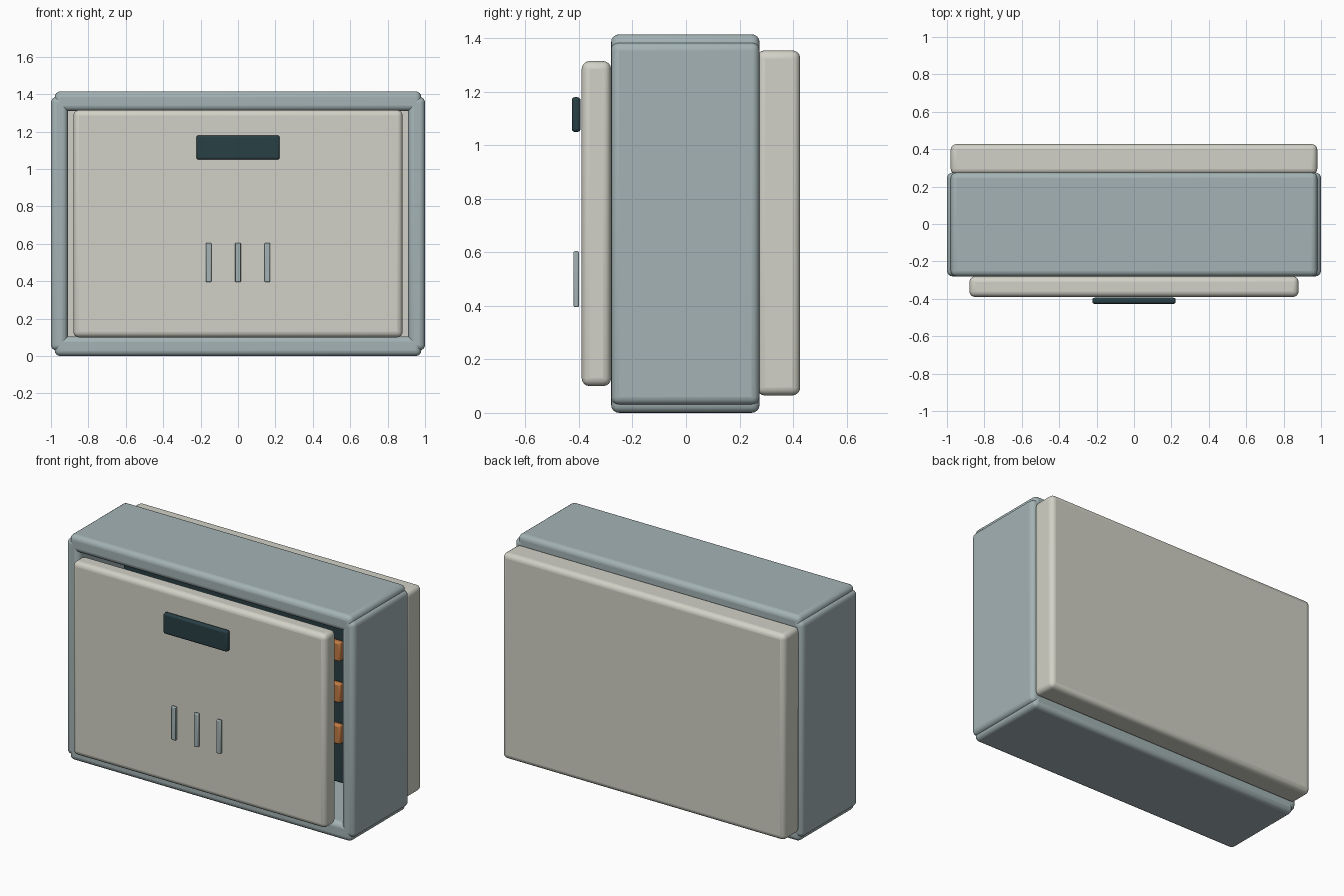
import bpy
import bmesh

if "Cube" in bpy.data.objects:
    bpy.data.objects.remove(bpy.data.objects["Cube"])


def material(name, rgb):
    m = bpy.data.materials.new(name)
    m.diffuse_color = (*rgb, 1)
    m.use_nodes = True
    m.node_tree.nodes["Principled BSDF"].inputs["Base Color"].default_value = m.diffuse_color
    return m


FRAME = material("blue_grey", (0.37, 0.45, 0.46))
SHELL = material("warm_white", (0.64, 0.64, 0.57))
DARK = material("dark_slate", (0.022, 0.05, 0.06))
COPPER = material("copper", (0.55, 0.2, 0.06))


def box(name, x, y, z, mat, bevel=0.03, segments=4):
    """Rounded box given by its (min, max) range on each axis."""
    bm = bmesh.new()
    bmesh.ops.create_cube(bm, size=1)
    for v in bm.verts:
        for i, (lo, hi) in enumerate((x, y, z)):
            v.co[i] = lo if v.co[i] < 0 else hi
    mesh = bpy.data.meshes.new(name)
    bm.to_mesh(mesh)
    bm.free()
    ob = bpy.data.objects.new(name, mesh)
    bpy.context.collection.objects.link(ob)
    mesh.materials.append(mat)
    b = ob.modifiers.new("bevel", "BEVEL")
    b.width, b.segments = bevel, segments
    bpy.ops.object.select_all(action="DESELECT")
    bpy.context.view_layer.objects.active = ob
    ob.select_set(True)
    bpy.ops.object.shade_smooth_by_angle(angle=0.6)
    return ob


# Open frame: two sides, floor and roof
DEPTH = (-0.28, 0.275)
for side, x in (("left", (-1, -0.91)), ("right", (0.91, 1))):
    box("frame_side_" + side, x, DEPTH, (0.03, 1.385), FRAME)
for part, z in (("floor", (0, 0.105)), ("roof", (1.31, 1.415))):
    box("frame_" + part, (-0.98, 0.98), DEPTH, z, FRAME)

# Back shell and front door
box("back_shell", (-0.98, 0.98), (0.265, 0.427), (0.065, 1.355), SHELL)
box("front_door", (-0.88, 0.88), (-0.39, -0.28), (0.10, 1.315), SHELL)

# Door handle plate and three raised ribs
box("handle_plate", (-0.223, 0.223), (-0.427, -0.394), (1.05, 1.18), DARK, 0.012, 3)
for i, x in enumerate((-0.157, 0, 0.157)):
    box(f"door_rib_{i + 1}", (x - 0.015, x + 0.015), (-0.42, -0.40), (0.395, 0.605), FRAME, 0.005, 2)

# Inner mounting panel with bus bars, seen through the door gap
box("inner_panel", (-0.83, 0.83), (0.05, 0.09), (0.17, 1.27), DARK, 0.01, 2)
for i, z in enumerate((0.49, 0.75, 1.01)):
    box(f"bus_bar_{i + 1}", (-0.7, 0.7), (0.01, 0.05), (z - 0.06, z + 0.06), COPPER, 0.01, 2)
